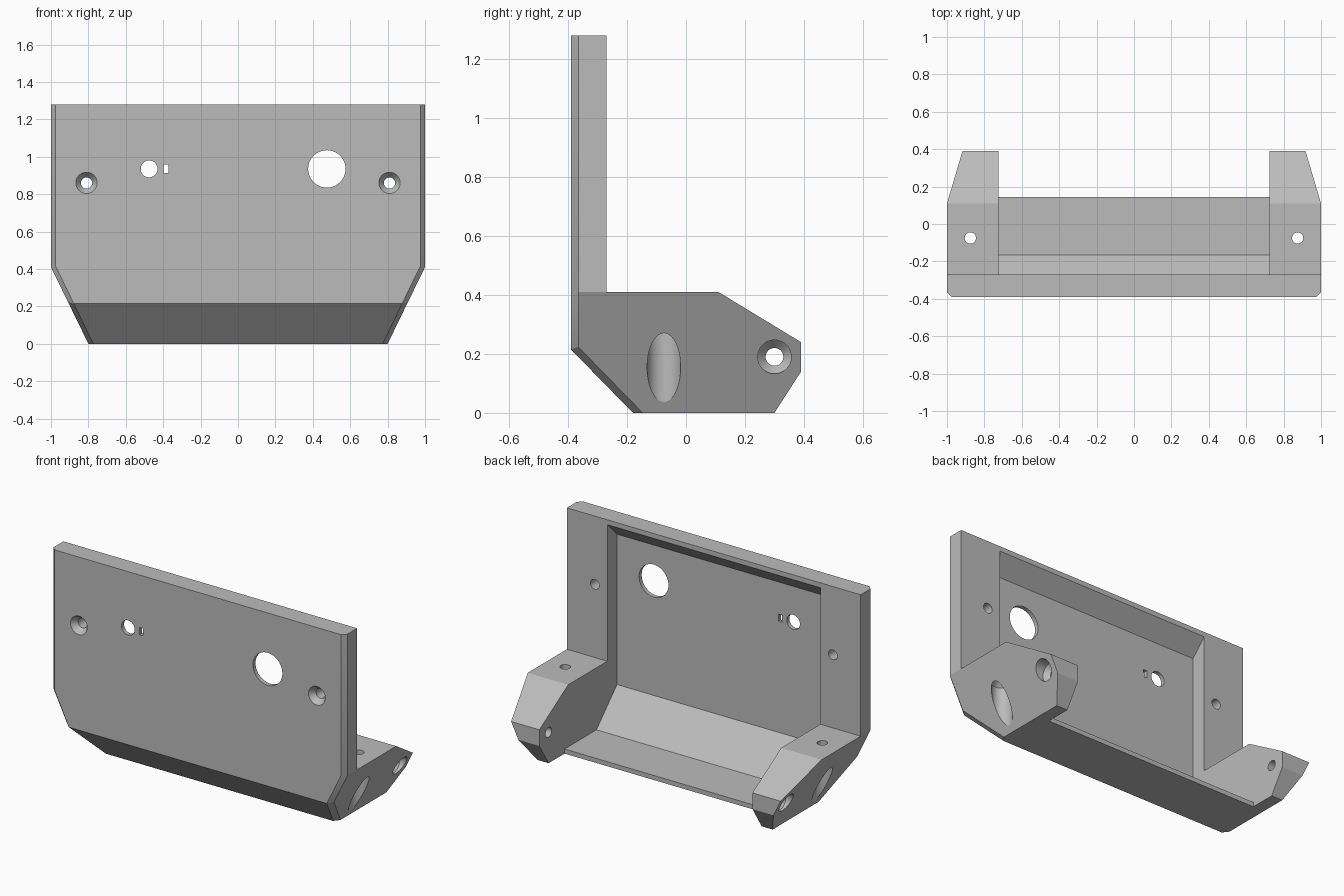
import bpy, bmesh, math
from mathutils import Matrix, Vector

cube = bpy.data.objects.get("Cube")
if cube:
    bpy.data.objects.remove(cube, do_unlink=True)

ARM_TOP = 0.41      # height where the sides start to taper inward
INNER_X = 0.725     # inner face of the side arms


def half_width(z):
    return min(1.0, 0.8 + 0.2 * z / ARM_TOP)


def new_object(name, bm):
    bmesh.ops.recalc_face_normals(bm, faces=bm.faces)
    mesh = bpy.data.meshes.new(name)
    bm.to_mesh(mesh)
    bm.free()
    obj = bpy.data.objects.new(name, mesh)
    bpy.context.collection.objects.link(obj)
    return obj


def prism(bm, profile, x):
    """Extrude a (y, z) profile from -x to x."""
    a, b = [[bm.verts.new((s * x, y, z)) for y, z in profile] for s in (-1, 1)]
    bm.faces.new(a)
    bm.faces.new(b)
    for i in range(len(a)):
        j = (i + 1) % len(a)
        bm.faces.new((a[i], a[j], b[j], b[i]))


def lathe(bm, origin, axis, steps, segments=40):
    """Closed stepped cylinder from (distance, radius) steps along an axis."""
    turn = Vector((0, 0, 1)).rotation_difference(Vector(axis)).to_matrix().to_4x4()
    place = Matrix.Translation(origin) @ turn
    rings = []
    for t, r in steps:
        rings.append([bm.verts.new(place @ Vector((r * math.cos(k * math.tau / segments),
                                                   r * math.sin(k * math.tau / segments), t)))
                      for k in range(segments)])
    for lo, hi in zip(rings, rings[1:]):
        for k in range(segments):
            n = (k + 1) % segments
            bm.faces.new((lo[k], lo[n], hi[n], hi[k]))
    bm.faces.new(rings[0])
    bm.faces.new(rings[-1])


# Solid bracket: side profile with tapered flanks
side = [(-0.39, 1.28), (-0.39, ARM_TOP), (-0.39, 0.215), (-0.18, 0), (0.30, 0),
        (0.39, 0.14), (0.39, 0.24), (0.11, ARM_TOP), (-0.27, ARM_TOP), (-0.27, 1.28)]
bm = bmesh.new()
left, right = [[bm.verts.new((s * half_width(z), y, z)) for y, z in side] for s in (1, -1)]
for ring in (left, right):
    bm.faces.new(ring[1:9])
    bm.faces.new((ring[0], ring[1], ring[8], ring[9]))
bm.faces.new(left[:3] + right[2::-1])
for i in range(2, len(side)):
    j = (i + 1) % len(side)
    bm.faces.new((left[i], left[j], right[j], right[i]))
bmesh.ops.recalc_face_normals(bm, faces=bm.faces)

# Chamfer where the front faces meet the flanks
chamfered = []
for e in bm.edges:
    normals = [f.normal for f in e.link_faces]
    if any(n.y < -0.5 for n in normals) and any(abs(n.x) > 0.8 for n in normals):
        chamfered.append(e)
bmesh.ops.bevel(bm, geom=chamfered, offset=0.025, offset_type='OFFSET',
                segments=1, affect='EDGES')
bracket = new_object("bracket", bm)

# Recess behind the panel and between the arms
bm = bmesh.new()
prism(bm, [(-0.365, 1.155), (-0.365, 0.23), (-0.165, 0.028), (0.145, 0.028),
           (0.145, -0.1), (0.5, -0.1), (0.5, 1.55), (0.03, 1.55)], INNER_X)
recess = new_object("recess_cutter", bm)

# Screw holes, mirrored on both sides
BORE, SHANK = 0.057, 0.03
bm = bmesh.new()
for s in (-1, 1):
    lathe(bm, (s * 0.81, -0.45, 0.86), (0, 1, 0),
          [(0, BORE), (0.06, BORE), (0.095, SHANK), (0.3, SHANK)])
    lathe(bm, (s * 0.875, -0.075, -0.1), (0, 0, 1),
          [(0, BORE), (0.38, BORE), (0.41, SHANK), (0.6, SHANK)])
    lathe(bm, (s * 1.1, 0.30, 0.19), (-s, 0, 0),
          [(0, BORE), (0.25, BORE), (0.28, SHANK), (0.45, SHANK)])

# Panel openings: small round, large round and a small slot
for x, r in ((-0.475, 0.045), (0.475, 0.1)):
    lathe(bm, (x, -0.45, 0.935), (0, 1, 0), [(0, r), (0.25, r)])
slot = Matrix.Translation((-0.385, -0.35, 0.935)) @ Matrix.Diagonal((0.025, 0.2, 0.045, 1))
bmesh.ops.create_cube(bm, size=1, matrix=slot)
holes = new_object("hole_cutter", bm)

# Cut and bake
for cutter in (recess, holes):
    cutter.hide_render = True
    mod = bracket.modifiers.new(cutter.name, 'BOOLEAN')
    mod.operation = 'DIFFERENCE'
    mod.solver = 'EXACT'
    mod.object = cutter
graph = bpy.context.evaluated_depsgraph_get()
baked = bpy.data.meshes.new_from_object(bracket.evaluated_get(graph))
bracket.modifiers.clear()
bracket.data = baked
for cutter in (recess, holes):
    bpy.data.objects.remove(cutter, do_unlink=True)

# Plain grey material
grey = bpy.data.materials.new("plain_grey")
grey.use_nodes = True
colour = (0.5, 0.5, 0.5, 1)
grey.diffuse_color = colour
grey.node_tree.nodes["Principled BSDF"].inputs["Base Color"].default_value = colour
baked.materials.clear()
baked.materials.append(grey)

bpy.ops.object.select_all(action='DESELECT')
bracket.select_set(True)
bpy.context.view_layer.objects.active = bracket
bpy.ops.object.shade_smooth_by_angle(angle=math.radians(20))
